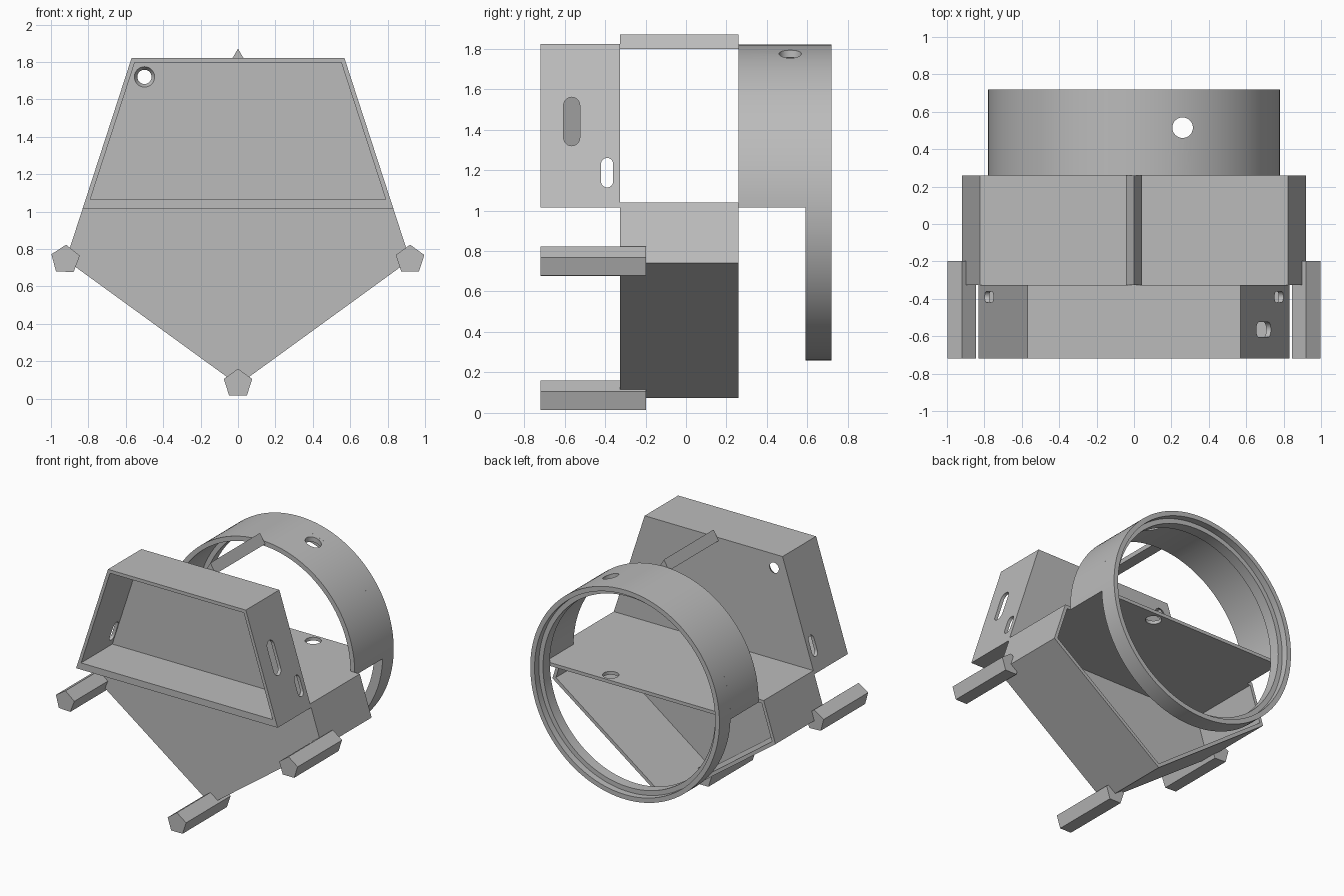
import bpy, bmesh
from math import sin, cos, pi, asin, radians

if "Cube" in bpy.data.objects:
    bpy.data.objects.remove(bpy.data.objects["Cube"])

grey = bpy.data.materials.new("light grey")
grey.use_nodes = True
colour = (0.5, 0.5, 0.5, 1)
grey.diffuse_color = colour
grey.node_tree.nodes["Principled BSDF"].inputs["Base Color"].default_value = colour

MID = 1.04          # height of the shared centre
FLOOR = 1.015       # underside of the shelf
WALL = 0.025


def finish(name, bm):
    bmesh.ops.recalc_face_normals(bm, faces=bm.faces)
    mesh = bpy.data.meshes.new(name)
    bm.to_mesh(mesh)
    bm.free()
    mesh.materials.append(grey)
    obj = bpy.data.objects.new(name, mesh)
    bpy.context.collection.objects.link(obj)
    return obj


def prism(name, points, start, end, axis="y", end_scale=None):
    """Extrude a 2D outline along one axis."""
    place = {"x": lambda p, d: (d, p[0], p[1]),
             "y": lambda p, d: (p[0], d, p[1]),
             "z": lambda p, d: (p[0], p[1], d)}[axis]
    bm = bmesh.new()
    a = [bm.verts.new(place(p, start)) for p in points]
    b = [bm.verts.new(place(p, end)) for p in (end_scale or points)]
    bm.faces.new(a)
    bm.faces.new(b)
    for i in range(len(a)):
        j = (i + 1) % len(a)
        bm.faces.new((a[i], a[j], b[j], b[i]))
    return finish(name, bm)


def arc(cx, cz, r, a0, a1, n):
    return [(cx + r * cos(a0 + (a1 - a0) * i / n),
             cz + r * sin(a0 + (a1 - a0) * i / n)) for i in range(n + 1)]


def polygon(cx, cz, r, n, turn=pi / 2):
    return arc(cx, cz, r, turn, turn + 2 * pi, n)[:-1]


def slot(cy, cz, r, half):
    return arc(cy, cz + half, r, 0, pi, 12) + arc(cy, cz - half, r, pi, 2 * pi, 12)


def cut(obj, *cutters):
    """Subtract the cutters and bake the result."""
    for c in cutters:
        c.hide_render = True
        mod = obj.modifiers.new("cut", "BOOLEAN")
        mod.operation = "DIFFERENCE"
        mod.solver = "EXACT"
        mod.object = c
    graph = bpy.context.evaluated_depsgraph_get()
    graph.update()
    baked = bpy.data.meshes.new_from_object(obj.evaluated_get(graph))
    obj.modifiers.clear()
    obj.data = baked
    for c in cutters:
        bpy.data.objects.remove(c)


def half_width(z):
    """Half width of the big pentagon on its upper sloping sides."""
    return 0.92 - 0.325 * (z - 0.741)


def trapezoid(z0, z1, inset=0.0):
    w0, w1 = half_width(z0) - inset, half_width(z1) - inset
    return [(-w0, z0), (w0, z0), (w1, z1), (-w1, z1)]


# Front tray: open trapezoid box with slots and a countersunk hole
tray = prism("front_tray", trapezoid(FLOOR, 1.822), -0.72, -0.325)
cut(tray,
    prism("tray_cavity", trapezoid(1.065, 1.797, WALL), -0.8, -0.352),
    prism("long_slot", slot(-0.565, 1.44, 0.04, 0.08), 0.4, 1.0, "x"),
    prism("short_slot", slot(-0.39, 1.187, 0.03, 0.043), -1.0, 1.0, "x"),
    prism("countersink", polygon(-0.5, 1.72, 0.055, 32), -0.353, -0.32,
          end_scale=polygon(-0.5, 1.72, 0.035, 32)))

# Lower housing: hollow pentagon half, open at the back
def shield(top, side, bottom, inset):
    w, s = half_width(top) - inset, half_width(side) - inset
    return [(-w, top), (-s, side), (0, bottom), (s, side), (w, top)]


housing = prism("lower_housing", shield(MID, 0.741, 0.073, 0), -0.325, 0.26)
cut(housing, prism("housing_cavity", shield(FLOOR, 0.753, 0.104, WALL), -0.3, 0.4))

# Half-round sleeve with a floor, drilled from top to bottom
R, INNER = 0.78, 0.745
dip = asin((MID - FLOOR) / R)
sleeve = prism("half_sleeve", arc(0, MID, R, -dip, pi + dip, 72), 0.26, 0.59)
cut(sleeve,
    prism("sleeve_cavity", arc(0, MID, INNER, 0, pi, 72), 0.2, 0.7),
    prism("drill", polygon(0.26, 0.515, 0.055, 32), 0.9, 2.0, "z"))

# Full ring at the back with a stepped inner lip
profile = [(R, 0.59), (R, 0.72), (INNER, 0.72), (INNER, 0.67), (0.71, 0.67), (0.71, 0.59)]
bm = bmesh.new()
SEG = 144
loops = [[bm.verts.new((r * cos(2 * pi * i / SEG), y, MID + r * sin(2 * pi * i / SEG)))
          for r, y in profile] for i in range(SEG)]
for i in range(SEG):
    a, b = loops[i], loops[(i + 1) % SEG]
    for k in range(len(profile)):
        m = (k + 1) % len(profile)
        bm.faces.new((a[k], a[m], b[m], b[k]))
ring = finish("back_ring", bm)

# Triangular ridge joining the tray to the sleeve
prism("top_ridge", polygon(0, 1.823, 0.048, 3), -0.325, 0.26)

# Pentagonal pegs at the three lower corners
for name, x, z, turn in (("bottom_peg", 0, 0.08, 0), ("left_peg", 0.92, 0.743, 0),
                         ("right_peg", -0.923, 0.743, -3)):
    prism(name, polygon(x, z, 0.08, 5, pi / 2 + radians(turn)), -0.72, -0.197)

# Smooth the round parts, keep hard edges
for obj in (tray, sleeve, ring):
    bpy.ops.object.select_all(action="DESELECT")
    obj.select_set(True)
    bpy.context.view_layer.objects.active = obj
    bpy.ops.object.shade_smooth_by_angle(angle=radians(30))
